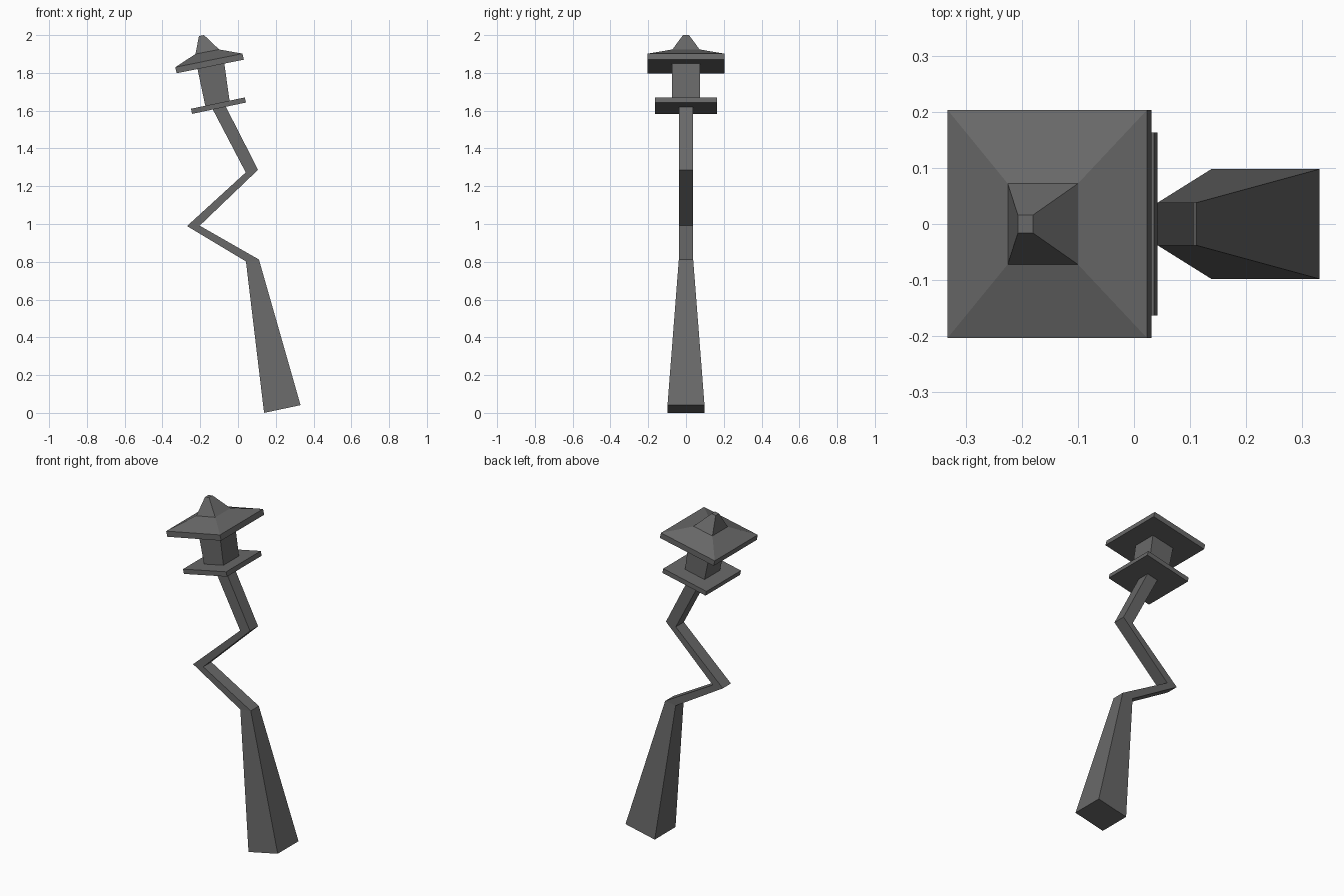
import bpy, bmesh

if "Cube" in bpy.data.objects:
    bpy.data.objects.remove(bpy.data.objects["Cube"])

# Dark iron grey
iron = bpy.data.materials.new("dark_grey")
iron.diffuse_color = (0.14, 0.14, 0.14, 1)
iron.use_nodes = True
iron.node_tree.nodes["Principled BSDF"].inputs["Base Color"].default_value = iron.diffuse_color


def loft(name, sections):
    """Square loft; section = left x, left z, right x, right z, half depth in y."""
    bm = bmesh.new()
    rings = []
    for lx, lz, rx, rz, h in sections:
        corners = [(lx, -h, lz), (rx, -h, rz), (rx, h, rz), (lx, h, lz)]
        rings.append([bm.verts.new(c) for c in corners])
    for a, b in zip(rings, rings[1:]):
        for i in range(4):
            j = (i + 1) % 4
            bm.faces.new((a[i], a[j], b[j], b[i]))
    bm.faces.new(rings[0][::-1])
    bm.faces.new(rings[-1])
    bmesh.ops.recalc_face_normals(bm, faces=bm.faces)
    mesh = bpy.data.meshes.new(name)
    bm.to_mesh(mesh)
    bm.free()
    mesh.materials.append(iron)
    obj = bpy.data.objects.new(name, mesh)
    bpy.context.collection.objects.link(obj)
    return obj


# Crooked post: tapered foot, then a zigzag up to the lantern
loft("crooked_post", [
    (0.138, 0.0, 0.331, 0.041, 0.098),
    (0.042, 0.802, 0.111, 0.812, 0.038),
    (-0.27, 0.989, -0.203, 0.991, 0.038),
    (0.041, 1.273, 0.106, 1.287, 0.038),
    (-0.137, 1.613, -0.068, 1.628, 0.038),
])

# Tilted tray under the lantern
loft("lantern_tray", [
    (-0.243, 1.583, 0.042, 1.643, 0.163),
    (-0.249, 1.61, 0.036, 1.67, 0.163),
])

# Lantern housing
loft("lantern_housing", [
    (-0.172, 1.62, -0.044, 1.647, 0.073),
    (-0.215, 1.824, -0.073, 1.854, 0.073),
])

# Roof: rim, shallow slope and steep cap
loft("lantern_roof", [
    (-0.325, 1.798, 0.031, 1.87, 0.203),
    (-0.332, 1.83, 0.023, 1.902, 0.203),
    (-0.225, 1.9, -0.10, 1.924, 0.072),
    (-0.207, 1.995, -0.18, 2.0, 0.016),
])
